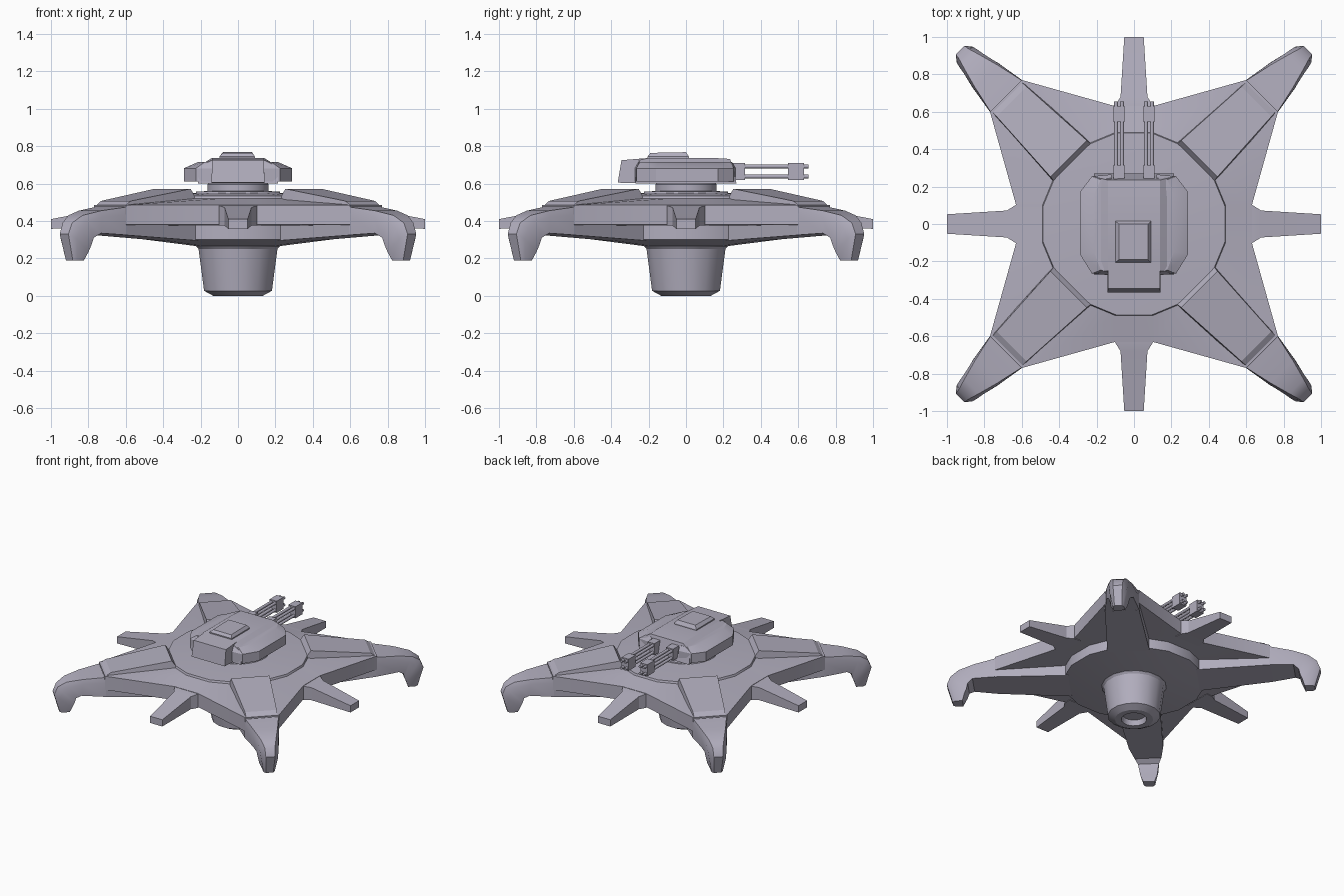
import bpy, bmesh, math
from mathutils import Matrix

cube = bpy.data.objects.get("Cube")
if cube:
    bpy.data.objects.remove(cube, do_unlink=True)

metal = bpy.data.materials.new("lavender_grey")
metal.use_nodes = True
COLOUR = (0.44, 0.42, 0.51, 1)
metal.diffuse_color = COLOUR
metal.node_tree.nodes["Principled BSDF"].inputs["Base Color"].default_value = COLOUR


def loft(name, rings, angle=0, smooth=25):
    """Skin a list of equal-length point rings and cap both ends."""
    bm = bmesh.new()
    loops = [[bm.verts.new(p) for p in ring] for ring in rings]
    for a, b in zip(loops, loops[1:]):
        n = len(a)
        for i in range(n):
            j = (i + 1) % n
            bm.faces.new((a[i], a[j], b[j], b[i]))
    bm.faces.new(loops[0])
    bm.faces.new(loops[-1])
    bmesh.ops.recalc_face_normals(bm, faces=bm.faces)
    bm.transform(Matrix.Rotation(angle, 4, "Z"))
    mesh = bpy.data.meshes.new(name)
    bm.to_mesh(mesh)
    bm.free()
    mesh.materials.append(metal)
    obj = bpy.data.objects.new(name, mesh)
    bpy.context.collection.objects.link(obj)
    bpy.ops.object.select_all(action="DESELECT")
    obj.select_set(True)
    bpy.context.view_layer.objects.active = obj
    bpy.ops.object.shade_smooth_by_angle(angle=math.radians(smooth))
    return obj


def circle(r, z, n=16, turn=0.5):
    step = math.tau / n
    return [(r * math.cos((i + turn) * step), r * math.sin((i + turn) * step), z) for i in range(n)]


def flat(points, z):
    return [(x, y, z) for x, y in points]


def box(name, x, y0, y1, z0, z1, half):
    rect = [(x - half, y0), (x + half, y0), (x + half, y1), (x - half, y1)]
    return loft(name, [flat(rect, z0), flat(rect, z1)])


def slab(u, half, top, bottom):
    return [(u, -half, bottom), (u, half, bottom), (u, half, top), (u, -half, top)]


# Star-shaped hull with a central disc
quarter = [(0.63, 0.1), (0.77, 0.6), (0.6, 0.77), (0.1, 0.63)]
star = []
for k in range(4):
    c, s = round(math.cos(k * math.pi / 2)), round(math.sin(k * math.pi / 2))
    star += [(x * c - y * s, x * s + y * c) for x, y in quarter]
loft("star_hull", [circle(0.22, 0.265), circle(0.5, 0.3), circle(0.5, 0.375),
                   flat(star, 0.38), flat(star, 0.485), circle(0.5, 0.52),
                   circle(0.495, 0.535), circle(0.23, 0.55)])

# Hanging pod with a recessed opening
loft("lower_pod", [circle(0.23, 0.29), circle(0.228, 0.265), circle(0.215, 0.25),
                   circle(0.185, 0.027), circle(0.135, 0), circle(0.09, 0), circle(0.08, 0.04)])

# Claw sections: top u, top z, half width, bottom u, bottom z, chamfer
claw_path = [(0.96, 0.475, 0.122, 0.96, 0.325, 0.002),
             (1.12, 0.455, 0.094, 1.13, 0.335, 0.01),
             (1.23, 0.43, 0.074, 1.165, 0.31, 0.02),
             (1.29, 0.39, 0.066, 1.175, 0.27, 0.03),
             (1.315, 0.33, 0.06, 1.19, 0.235, 0.027),
             (1.275, 0.19, 0.04, 1.205, 0.19, 0.014)]


def claw_section(u, z, half, ub, zb, cut):
    um, zm = u + (ub - u) * 0.28, z + (zb - z) * 0.28
    return [(ub, -half, zb), (ub, half, zb), (um, half, zm),
            (u, half - cut, z), (u, cut - half, z), (um, -half, zm)]


for k in range(4):
    side = ("left", "back", "right", "front")[k]
    straight = k * math.pi / 2
    diagonal = straight + math.pi / 4
    # Slim arms on the axes
    loft(side + "_arm", [slab(0.58, 0.105, 0.487, 0.375), slab(0.635, 0.1, 0.482, 0.375),
                         slab(0.68, 0.072, 0.472, 0.375), slab(1.0, 0.052, 0.41, 0.358)], straight)
    # Diagonal legs: keel, raised ridge and hooked claw
    tag = ("back_left", "back_right", "front_right", "front_left")[k]
    loft(tag + "_keel", [slab(0.45, 0.148, 0.45, 0.295), slab(0.97, 0.12, 0.475, 0.325)], diagonal)
    ridge = []
    for u, half, top in ((0.465, 0.15, 0.53), (0.495, 0.147, 0.572),
                         (0.925, 0.123, 0.507), (0.97, 0.12, 0.476)):
        ridge.append([(u, -half, 0.45), (u, half, 0.45), (u, half - 0.01, top), (u, 0.01 - half, top)])
    loft(tag + "_ridge", ridge, diagonal)
    loft(tag + "_claw", [claw_section(*p) for p in claw_path], diagonal, 35)

# Turret ring
loft("turret_ring", [circle(0.23, 0.54, 24), circle(0.225, 0.557, 24), circle(0.165, 0.56, 24),
                     circle(0.165, 0.595, 24), circle(0.15, 0.61, 24)])


# Turret body with sloped ends and shoulders
def body_section(y_low, y_high, top):
    right = [(0.215, y_low, 0.6), (0.215, (y_low + y_high) / 2, 0.69), (0.14, y_high, top)]
    return right + [(-x, y, z) for x, y, z in reversed(right)]


loft("turret_body", [body_section(-0.27, -0.25, 0.725), body_section(-0.2, -0.2, 0.737),
                     body_section(0.15, 0.15, 0.737), body_section(0.27, 0.235, 0.732)])

# Angled side armour
for s, side in ((1, "left"), (-1, "right")):
    outer = [(0.12, 0.265), (0.225, 0.255), (0.29, 0.17), (0.29, -0.16), (0.225, -0.265), (0.12, -0.275)]
    low = [(s * x, y) for x, y in outer]
    high = [(s * (0.12 + (x - 0.12) * 0.55), y * 0.93) for x, y in outer]
    loft(side + "_side_armour", [flat(low, 0.61), flat(low, 0.682), flat(high, 0.715)])

# Rear bustle and roof hatch
loft("rear_bustle", [[(-0.142, y0, z0), (0.142, y0, z0), (0.138, y1, z1), (-0.138, y1, z1)]
                     for y0, z0, y1, z1 in ((-0.365, 0.605, -0.345, 0.725), (-0.2, 0.6, -0.2, 0.737))])
hatch = [(-0.1, -0.205), (0.09, -0.205), (0.09, 0.015), (-0.1, 0.015)]
lid = [(-0.08, -0.19), (0.075, -0.19), (0.075, 0.0), (-0.08, 0.0)]
loft("roof_hatch", [flat(hatch, 0.73), flat(hatch, 0.745),
                    [(x, y, 0.768 + y * 0.02) for x, y in lid]])

# Twin four-barrel guns
for s, side in ((1, "left"), (-1, "right")):
    gx = s * 0.08
    box(side + "_gun_mount", gx, 0.2, 0.315, 0.62, 0.71, 0.03)
    box(side + "_gun_muzzle", gx, 0.545, 0.63, 0.62, 0.71, 0.03)
    for dx in (-0.016, 0.016):
        for dz in (-0.027, 0.027):
            ring = circle(0.011, 0, 8)
            loft(side + "_gun_barrel", [[(gx + dx + a, y, 0.665 + dz + b) for a, b, _ in ring]
                                        for y in (0.3, 0.655)], 0, 50)
